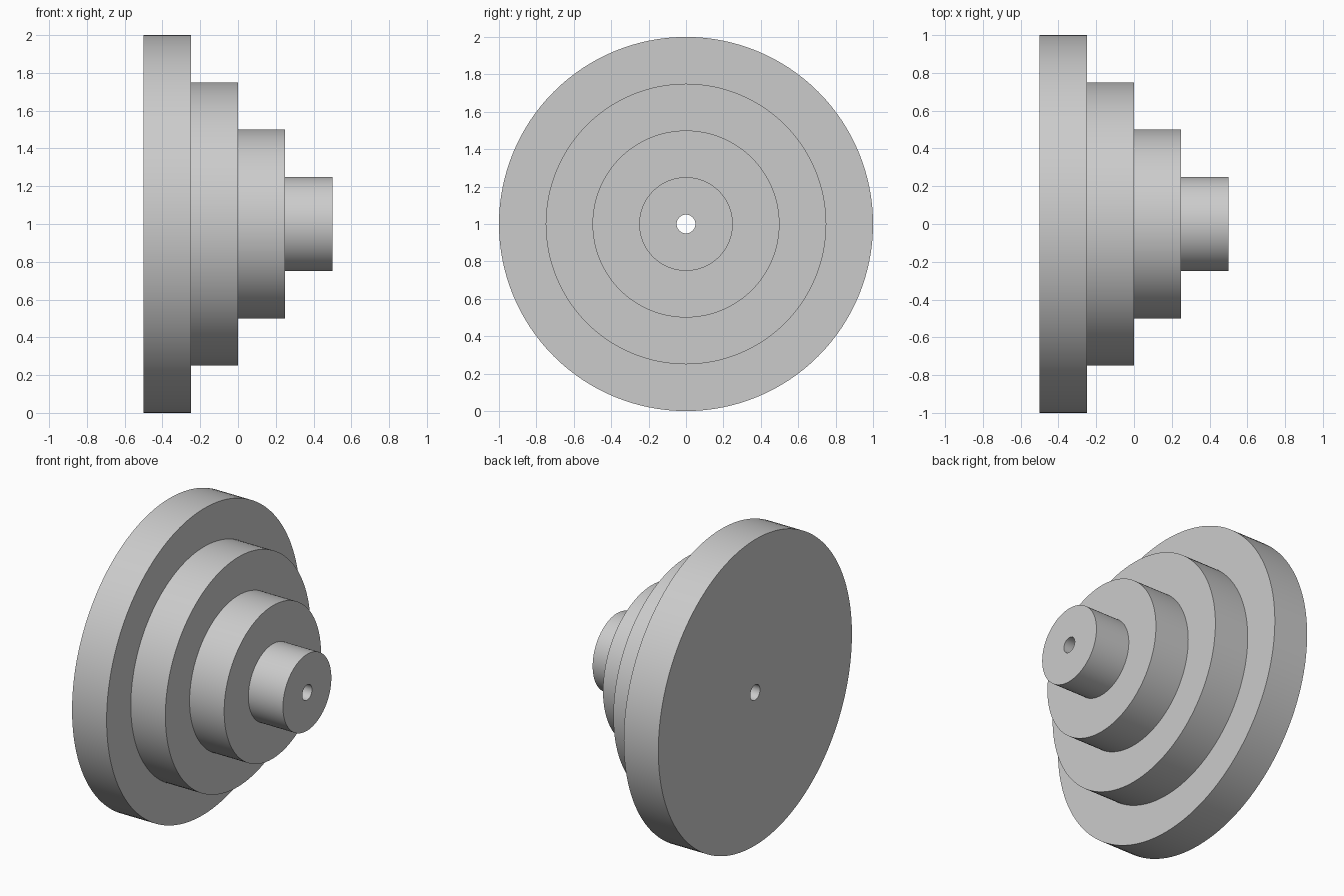
import bpy, bmesh, math
from mathutils import Matrix, Vector

old = bpy.data.objects.get("Cube")
if old:
    bpy.data.objects.remove(old, do_unlink=True)

SEGMENTS = 128
STEP = 0.25
BORE = 0.05
RADII = [1.0, 0.75, 0.5, 0.25]

# Plain grey finish
grey = bpy.data.materials.new("grey")
grey.use_nodes = True
colour = (0.6, 0.6, 0.6, 1)
grey.diffuse_color = colour
grey.node_tree.nodes["Principled BSDF"].inputs["Base Color"].default_value = colour

# Half section of the stepped pulley: bore, then each step's rim
profile = [(-0.5, BORE)]
for i, r in enumerate(RADII):
    x = -0.5 + i * STEP
    profile += [(x, r), (x + STEP, r)]
profile.append((0.5, BORE))

# Turn the closed section around the x axis
bm = bmesh.new()
rings = []
for s in range(SEGMENTS):
    turn = Matrix.Rotation(math.tau * s / SEGMENTS, 3, 'X')
    rings.append([bm.verts.new(turn @ Vector((x, 0, r))) for x, r in profile])
n = len(profile)
for s in range(SEGMENTS):
    a, b = rings[s], rings[(s + 1) % SEGMENTS]
    for i in range(n):
        j = (i + 1) % n
        bm.faces.new((a[i], a[j], b[j], b[i]))
bmesh.ops.recalc_face_normals(bm, faces=bm.faces)

mesh = bpy.data.meshes.new("stepped_pulley")
bm.to_mesh(mesh)
bm.free()
mesh.materials.append(grey)
pulley = bpy.data.objects.new("stepped_pulley", mesh)
pulley.location.z = 1
bpy.context.collection.objects.link(pulley)

# Smooth rims with crisp step edges
bpy.context.view_layer.objects.active = pulley
pulley.select_set(True)
bpy.ops.object.shade_smooth_by_angle(angle=math.radians(30))
